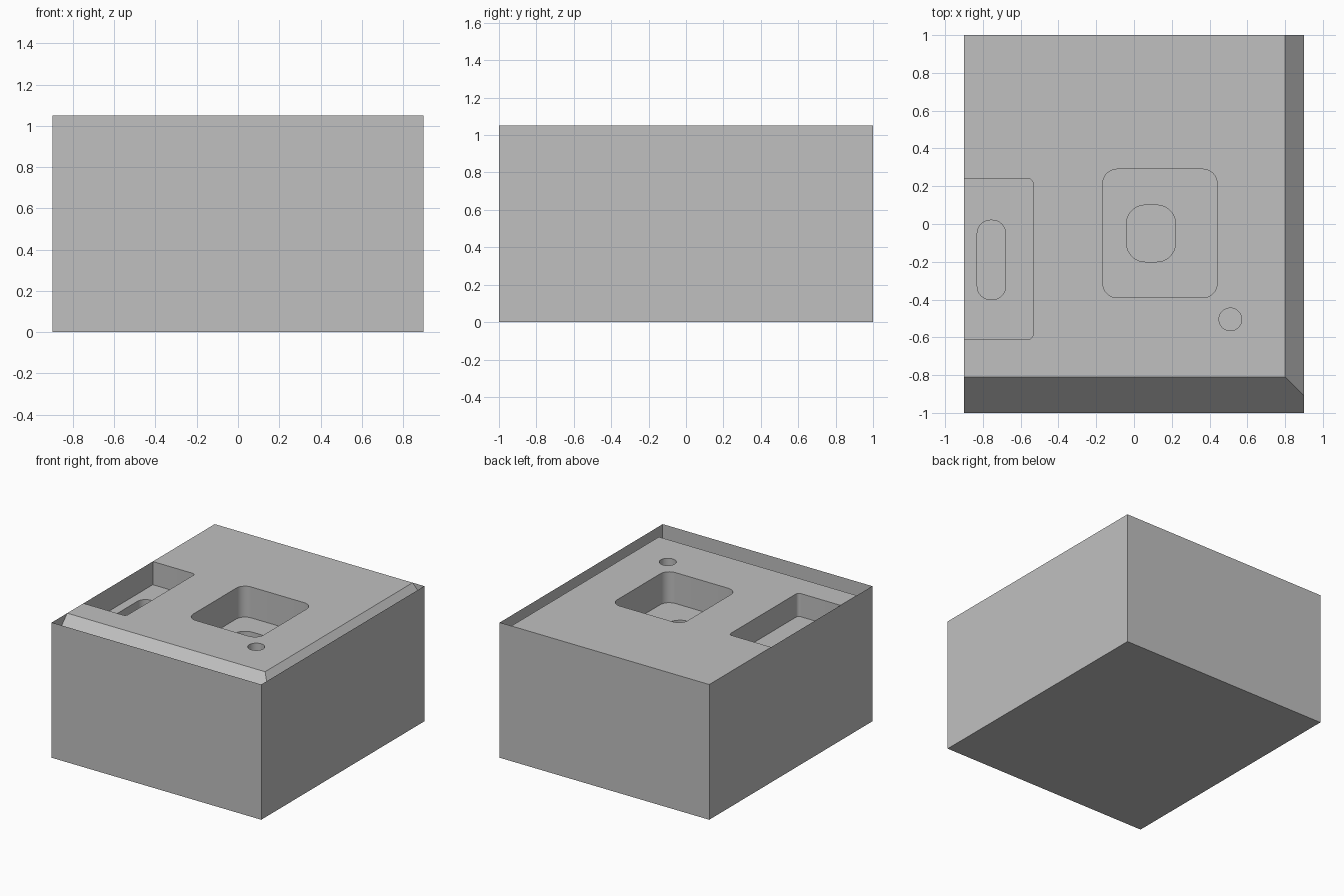
import bpy
import bmesh
from math import cos, sin, pi, radians
from mathutils import Vector

cube = bpy.data.objects.get("Cube")
if cube:
    bpy.data.objects.remove(cube, do_unlink=True)

HX, HY, TOP = 0.9, 1.0, 1.05
SLOPE = 1.07

grey = bpy.data.materials.new("plain_grey")
grey.use_nodes = True
colour = (0.53, 0.53, 0.53, 1)
grey.diffuse_color = colour
grey.node_tree.nodes["Principled BSDF"].inputs["Base Color"].default_value = colour


def make_object(name, bm):
    bmesh.ops.recalc_face_normals(bm, faces=bm.faces[:])
    mesh = bpy.data.meshes.new(name)
    bm.to_mesh(mesh)
    bm.free()
    mesh.materials.append(grey)
    obj = bpy.data.objects.new(name, mesh)
    bpy.context.collection.objects.link(obj)
    return obj


def box():
    bm = bmesh.new()
    bmesh.ops.create_cube(bm, size=1)
    bmesh.ops.scale(bm, vec=(2 * HX, 2 * HY, TOP), verts=bm.verts[:])
    bmesh.ops.translate(bm, vec=(0, 0, TOP / 2), verts=bm.verts[:])
    return bm


def rounded_cutter(name, x0, x1, y0, y1, radius, depth, steps=10):
    """Upright rounded-rectangle prism that reaches depth below the top."""
    bm = bmesh.new()
    corners = [(x1, y1, -1, -1), (x0, y1, 1, -1), (x0, y0, 1, 1), (x1, y0, -1, 1)]
    verts = []
    for quarter, (cx, cy, sx, sy) in enumerate(corners):
        for i in range(steps + 1):
            a = (quarter + i / steps) * pi / 2
            verts.append(bm.verts.new((cx + sx * radius + radius * cos(a),
                                       cy + sy * radius + radius * sin(a),
                                       TOP - depth)))
    bmesh.ops.remove_doubles(bm, verts=verts, dist=0.0005)
    base = bm.faces.new([v for v in verts if v.is_valid])
    grown = bmesh.ops.extrude_face_region(bm, geom=[base])["geom"]
    bmesh.ops.translate(bm, vec=(0, 0, depth + 0.2),
                        verts=[g for g in grown if isinstance(g, bmesh.types.BMVert)])
    if not base.is_valid or len(bm.faces) == len(verts) + 1:
        bmesh.ops.holes_fill(bm, edges=bm.edges[:], sides=0)
    obj = make_object(name, bm)
    obj.hide_render = True
    return obj


# Outer walls and floor: thin skin, open at the top
bm = box()
bm.faces.ensure_lookup_table()
lid = [f for f in bm.faces if f.normal.z > 0.5]
bmesh.ops.delete(bm, geom=lid, context="FACES")
walls = bpy.data.meshes.new("outer_walls")
bm.to_mesh(walls)
bm.free()
walls.materials.append(grey)
bpy.context.collection.objects.link(bpy.data.objects.new("outer_walls", walls))

# Core block with sloped left and front top edges
bm = box()
for point, normal in [((0.8, 0, TOP), (SLOPE, 0, 1)), ((0, -0.81, TOP), (0, -SLOPE, 1))]:
    cut = bmesh.ops.bisect_plane(bm, geom=bm.verts[:] + bm.edges[:] + bm.faces[:],
                                 plane_co=point, plane_no=Vector(normal).normalized(),
                                 clear_outer=True)
    rim = [g for g in cut["geom_cut"] if isinstance(g, bmesh.types.BMEdge)]
    bmesh.ops.holes_fill(bm, edges=rim, sides=0)
core = make_object("pocketed_top", bm)

# Stepped pockets and the round hole
cutters = [
    rounded_cutter("main_pocket_cutter", -0.165, 0.44, -0.39, 0.29, 0.075, 0.24),
    rounded_cutter("main_recess_cutter", -0.04, 0.22, -0.20, 0.10, 0.10, 0.42),
    rounded_cutter("side_pocket_cutter", -1.1, -0.535, -0.61, 0.24, 0.025, 0.18),
    rounded_cutter("side_recess_cutter", -0.83, -0.68, -0.40, 0.02, 0.07, 0.36),
    rounded_cutter("round_hole_cutter", 0.45, 0.57, -0.565, -0.445, 0.06, 0.18),
]
bpy.ops.object.select_all(action="DESELECT")
bpy.context.view_layer.objects.active = core
core.select_set(True)
for cutter in cutters:
    mod = core.modifiers.new("cut", "BOOLEAN")
    mod.operation = "DIFFERENCE"
    mod.solver = "EXACT"
    mod.object = cutter
    bpy.ops.object.modifier_apply(modifier=mod.name)
    bpy.data.objects.remove(cutter, do_unlink=True)

# Drop the core faces that lie on the outer walls and floor
bm = bmesh.new()
bm.from_mesh(core.data)
hidden = []
for f in bm.faces:
    co = [v.co for v in f.verts]
    if (all(abs(abs(c.x) - HX) < 0.001 for c in co)
            or all(abs(abs(c.y) - HY) < 0.001 for c in co)
            or all(c.z < 0.001 for c in co)):
        hidden.append(f)
bmesh.ops.delete(bm, geom=hidden, context="FACES")
bm.to_mesh(core.data)
bm.free()
bpy.ops.object.shade_smooth_by_angle(angle=radians(30))
